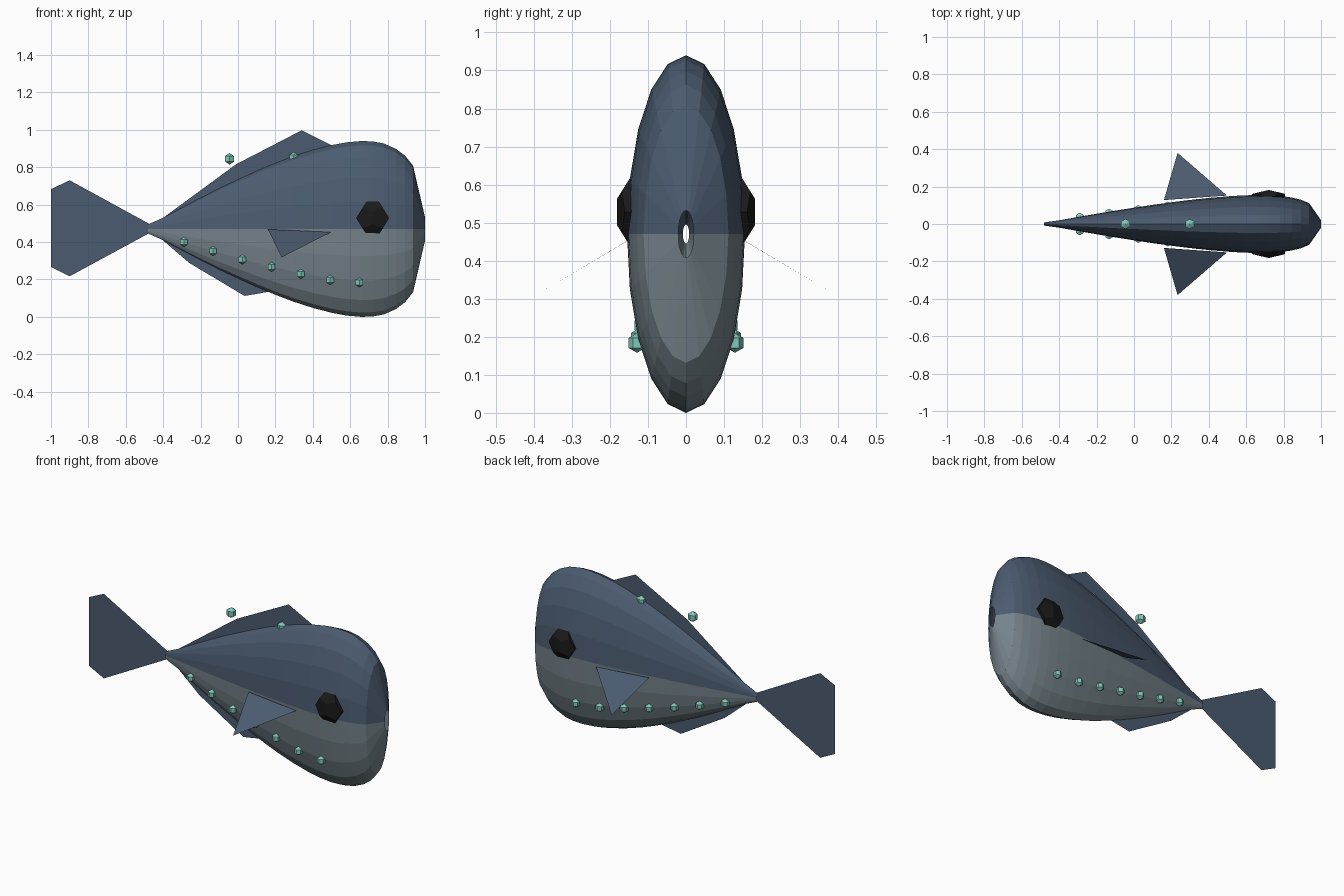
import bpy, bmesh, math
from mathutils import Vector, Matrix

cube = bpy.data.objects.get("Cube")
if cube:
    bpy.data.objects.remove(cube)


def material(name, colour):
    mat = bpy.data.materials.new(name)
    mat.use_nodes = True
    mat.diffuse_color = (*colour, 1)
    bsdf = next(n for n in mat.node_tree.nodes if n.type == 'BSDF_PRINCIPLED')
    bsdf.inputs["Base Color"].default_value = (*colour, 1)
    bsdf.inputs["Roughness"].default_value = 0.8
    return mat


slate = material("slate blue", (0.07, 0.105, 0.16))
belly = material("belly grey", (0.18, 0.23, 0.26))
black = material("eye black", (0.01, 0.01, 0.01))
teal = material("glow teal", (0.22, 0.58, 0.49))


def finish(name, bm, *mats):
    mesh = bpy.data.meshes.new(name)
    bm.to_mesh(mesh)
    bm.free()
    obj = bpy.data.objects.new(name, mesh)
    for m in mats:
        mesh.materials.append(m)
    bpy.context.collection.objects.link(obj)
    return obj


MID = 0.47      # height of the body axis
RATIO = 0.33    # body width to height
SIDES = 20

# Body: (x, half height) rings, open at the mouth and the tail
PROFILE = [(-0.48, 0.025), (-0.4, 0.06), (-0.3, 0.113), (-0.2, 0.166), (-0.1, 0.217),
           (0, 0.264), (0.1, 0.31), (0.2, 0.352), (0.3, 0.39), (0.4, 0.422),
           (0.5, 0.448), (0.58, 0.463), (0.66, 0.47), (0.72, 0.468), (0.78, 0.457),
           (0.845, 0.428), (0.893, 0.392), (0.936, 0.338), (1.0, 0.062)]


def half_height(x):
    for (x0, h0), (x1, h1) in zip(PROFILE, PROFILE[1:]):
        if x0 <= x <= x1:
            return h0 + (h1 - h0) * (x - x0) / (x1 - x0)


bm = bmesh.new()
rings = []
for x, h in PROFILE:
    angles = [math.tau * i / SIDES for i in range(SIDES)]
    rings.append([bm.verts.new((x, RATIO * h * math.cos(a), MID + h * math.sin(a)))
                  for a in angles])
for a, b in zip(rings, rings[1:]):
    for i in range(SIDES):
        j = (i + 1) % SIDES
        face = bm.faces.new((a[i], a[j], b[j], b[i]))
        face.material_index = 0 if face.calc_center_median().z > MID else 1
bmesh.ops.recalc_face_normals(bm, faces=bm.faces)
finish("body", bm, slate, belly)


# Fins: single thin sheets
def sheet(name, points):
    bm = bmesh.new()
    bm.faces.new([bm.verts.new(p) for p in points])
    bmesh.ops.triangulate(bm, faces=bm.faces)
    finish(name, bm, slate)


def upright(name, outline):
    sheet(name, [(x, 0, z) for x, z in outline])


upright("tail_fin", [(-0.47, 0.495), (-0.9, 0.73), (-1, 0.683), (-0.803, 0.512),
                     (-0.803, 0.435), (-1, 0.267), (-0.9, 0.217), (-0.47, 0.45)])
upright("dorsal_fin", [(-0.42, 0.515), (-0.01, 0.816), (0.34, 0.997), (0.51, 0.912),
                       (0.3, 0.8), (0, 0.68)])
upright("ventral_fin", [(-0.42, 0.425), (-0.26, 0.288), (0.035, 0.112), (0.2, 0.14),
                        (0, 0.26)])
for side, s in (("left", 1), ("right", -1)):
    sheet(side + "_pectoral_fin",
          [(0.16, s * 0.128, 0.468), (0.497, s * 0.152, 0.453), (0.233, s * 0.38, 0.318)])


# Eyes: flattened dodecahedra
def dodecahedron(name, centre, size):
    phi = (1 + 5 ** 0.5) / 2
    pts = [Vector((x, y, z)) for x in (-1, 1) for y in (-1, 1) for z in (-1, 1)]
    for s in (-1, 1):
        for t in (-1, 1):
            pts += [Vector((0, s * phi, t / phi)), Vector((s / phi, 0, t * phi)),
                    Vector((s * phi, t / phi, 0))]
    # Turn so that the outline has points to the front and back
    for p in pts:
        if abs(p.x) > 1.5:
            p.y, p.z = p.z, p.y
    corners = []
    for p in pts:
        if abs(p.x) > 1.5:
            p = Vector((p.x, p.z, 0)) if abs(p.y) < 0.1 else Vector((p.x, p.y, 0))
        corners.append(p)
    bm = bmesh.new()
    for p in corners:
        bm.verts.new([c + k * v / phi for c, k, v in zip(centre, size, p)])
    bmesh.ops.convex_hull(bm, input=bm.verts)
    bmesh.ops.dissolve_limit(bm, angle_limit=0.02, verts=bm.verts, edges=bm.edges)
    finish(name, bm, black)


for side, s in (("left", 1), ("right", -1)):
    dodecahedron(side + "_eye", (0.72, s * 0.148, 0.528), (0.088, 0.034, 0.088))


# Glowing spots: low-poly beads along each flank and above the back
def bead(name, centre, radius):
    bm = bmesh.new()
    bmesh.ops.create_uvsphere(bm, u_segments=6, v_segments=3, radius=radius,
                              matrix=Matrix.Translation(centre))
    finish(name, bm, teal)


heights = [0.4, 0.352, 0.307, 0.267, 0.23, 0.197, 0.184]
for i, z in enumerate(heights):
    x = -0.29 + 0.1565 * i
    h = half_height(x)
    y = RATIO * math.sqrt(h * h - (z - MID) ** 2) + 0.006
    for side, s in (("left", 1), ("right", -1)):
        bead(f"{side}_spot_{i + 1}", (x, s * y, z), 0.026)
bead("back_spot_1", (-0.045, 0, 0.845), 0.031)
bead("back_spot_2", (0.298, 0, 0.85), 0.031)
